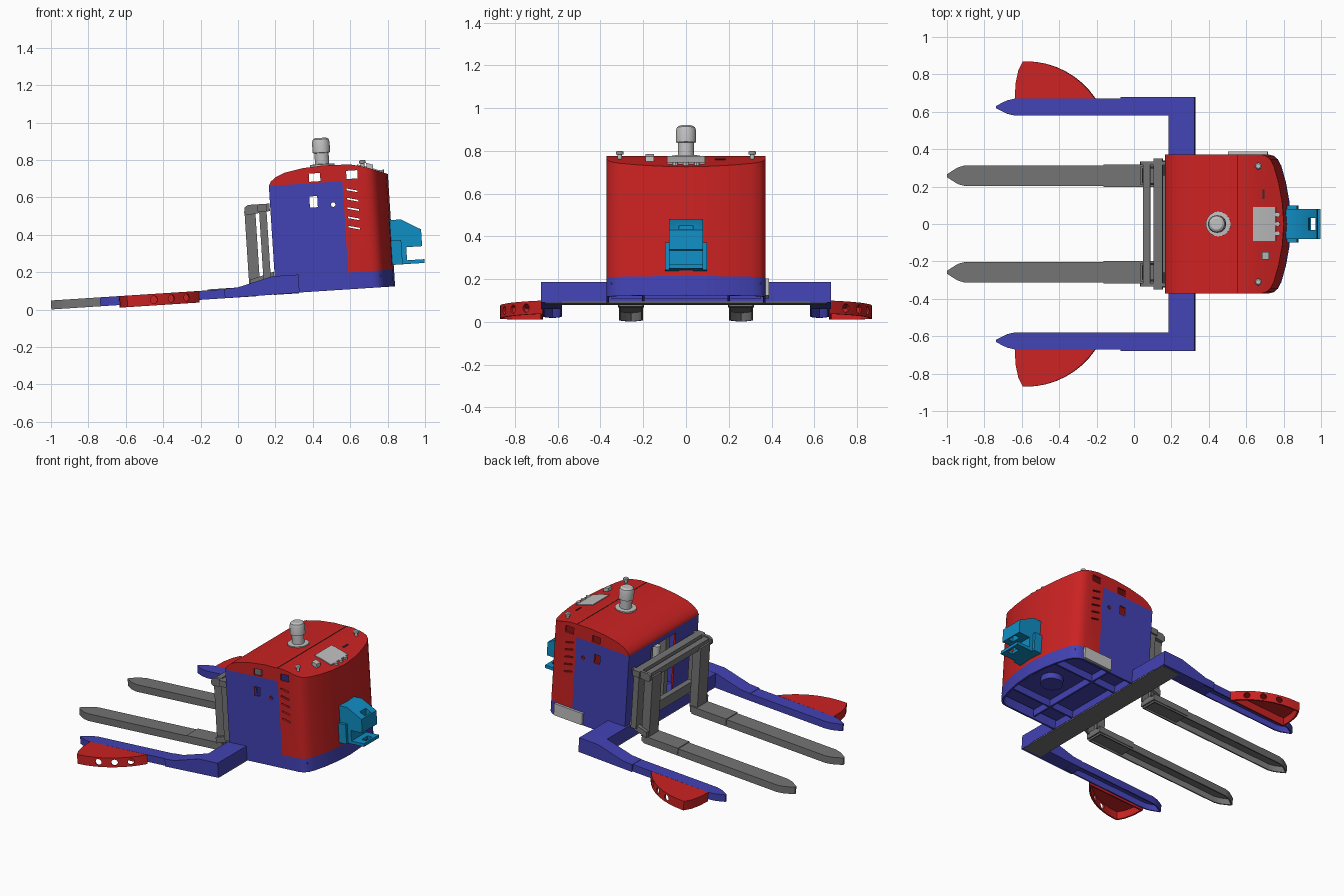
import bpy, bmesh, math
from mathutils import Matrix, Vector

if "Cube" in bpy.data.objects:
    bpy.data.objects.remove(bpy.data.objects["Cube"], do_unlink=True)

parts = []


def material(name, rgb):
    m = bpy.data.materials.new(name)
    m.use_nodes = True
    m.diffuse_color = (*rgb, 1)
    m.node_tree.nodes["Principled BSDF"].inputs["Base Color"].default_value = (*rgb, 1)
    return m


RED = material("red paint", (0.6, 0.016, 0.016))
BLUE = material("blue paint", (0.055, 0.055, 0.46))
CYAN = material("cyan paint", (0.005, 0.27, 0.55))
GREY = material("steel grey", (0.175, 0.175, 0.175))
LIGHT = material("light grey", (0.53, 0.53, 0.53))
DARK = material("dark grey", (0.03, 0.03, 0.03))


def finish(bm, name, mats):
    bmesh.ops.recalc_face_normals(bm, faces=bm.faces)
    me = bpy.data.meshes.new(name)
    bm.to_mesh(me)
    bm.free()
    ob = bpy.data.objects.new(name, me)
    bpy.context.collection.objects.link(ob)
    for m in mats:
        me.materials.append(m)
    parts.append(ob)
    return ob


def add_prism(bm, pts, axis, a, b):
    """Extrude a closed outline along z (pts are x, y) or y (pts are x, z)."""
    place = (lambda p, h: (p[0], p[1], h)) if axis == "z" else (lambda p, h: (p[0], h, p[1]))
    f = bm.faces.new([bm.verts.new(place(p, a)) for p in pts])
    top = bmesh.ops.extrude_face_region(bm, geom=[f])["geom"]
    step = Vector((0, 0, b - a) if axis == "z" else (0, b - a, 0))
    bmesh.ops.translate(bm, verts=[v for v in top if isinstance(v, bmesh.types.BMVert)], vec=step)


def prism(name, pts, axis, a, b, mat=None):
    bm = bmesh.new()
    add_prism(bm, pts, axis, a, b)
    return finish(bm, name, [mat] if mat else [])


def rect(x0, x1, y0, y1):
    return [(x0, y0), (x1, y0), (x1, y1), (x0, y1)]


def box(name, x0, x1, y0, y1, z0, z1, mat=None):
    return prism(name, rect(x0, x1, y0, y1), "z", z0, z1, mat)


def lathe(name, profile, x, y, mat, n=24):
    """Turn a (radius, height) profile around a vertical axis."""
    bm = bmesh.new()
    rings = [[bm.verts.new((x + r * math.cos(k * math.tau / n), y + r * math.sin(k * math.tau / n), z))
              for k in range(n)] for r, z in profile]
    for lo, hi in zip(rings, rings[1:]):
        for k in range(n):
            bm.faces.new((lo[k], lo[(k + 1) % n], hi[(k + 1) % n], hi[k]))
    bm.faces.new(rings[0])
    bm.faces.new(rings[-1])
    return finish(bm, name, [mat])


def apply_mod(ob, kind, **settings):
    m = ob.modifiers.new(kind, kind)
    for k, v in settings.items():
        setattr(m, k, v)
    bpy.context.view_layer.objects.active = ob
    bpy.ops.object.modifier_apply(modifier=m.name)


def boolean(ob, cutter, op="DIFFERENCE"):
    apply_mod(ob, "BOOLEAN", operation=op, solver="EXACT", object=cutter)
    parts.remove(cutter)
    bpy.data.objects.remove(cutter, do_unlink=True)


def hollow(ob, t):
    """Open the underside and give the walls a thickness."""
    bm = bmesh.new()
    bm.from_mesh(ob.data)
    bm.normal_update()
    bmesh.ops.delete(bm, geom=[f for f in bm.faces if f.normal.z < -0.9], context="FACES")
    bm.to_mesh(ob.data)
    bm.free()
    apply_mod(ob, "SOLIDIFY", thickness=t, offset=-1, use_even_offset=True)


# Body shell: side profile trimmed by the bowed plan outline
top_line = [(.203, .584), (.215, .607), (.245, .63), (.29, .649), (.39, .667), (.5, .675),
            (.643, .671), (.7, .658), (.742, .645), (.84, .608)]
bow = [(.72, .372), (.75, .364), (.772, .345), (.79, .31), (.815, .22), (.833, .12), (.842, 0)]
plan = [(.203, .372)] + bow + [(x, -y) for x, y in bow[-2::-1]] + [(.203, -.372)]
body = prism("body_shell", plan, "z", 0.005, 0.8, RED)
body.data.materials.append(BLUE)
boolean(body, prism("trim", [(.1, -.1), (.1, .584)] + top_line + [(.9, .585), (.9, -.1)], "y", -.6, .6),
        "INTERSECT")
bm = bmesh.new()
bm.from_mesh(body.data)
for co, no in (((0, 0, .584), (0, 0, 1)), ((0, 0, .095), (0, 0, 1)), ((.597, 0, 0), (1, 0, 0))):
    bmesh.ops.bisect_plane(bm, geom=bm.verts[:] + bm.edges[:] + bm.faces[:], plane_co=co, plane_no=no)
for f in bm.faces:
    c = f.calc_center_median()
    f.material_index = 0 if c.z > .584 or (c.x > .597 and c.z > .095) else 1
bm.to_mesh(body.data)
bm.free()
hollow(body, .012)

# Side windows, vents and the mast opening
bm = bmesh.new()
for x, z, w, h in ((.45, .614, .03, .022), (.65, .616, .03, .022), (.436, .484, .021, .03)):
    add_prism(bm, rect(x - w, x + w, z - h, z + h), "y", -.5, .5)
add_prism(bm, [(.54 + .012 * math.cos(k * math.pi / 6), .462 + .012 * math.sin(k * math.pi / 6))
               for k in range(12)], "y", -.5, .5)
for k in range(5):
    z = .335 + .05 * k
    add_prism(bm, [(.615, z), (.675, z - .015), (.675, z - .006), (.615, z + .009)], "y", -.5, .5)
add_prism(bm, rect(.15, .25, -.13, .13), "z", .12, .55)
boolean(body, finish(bm, "openings", []))

# Underside and inner mast
box("chassis_floor", .33, .77, -.35, .35, .06, .07, BLUE)
for y in (-.2, .2):
    box("floor_rib", .33, .8, y - .006, y + .006, .012, .06, BLUE)
box("floor_cross_rib", .5, .512, -.35, .35, .012, .06, BLUE)
lathe("drive_wheel", [(.07, .02), (.07, .06)], .66, 0, BLUE)
box("inner_mast_plate", .3, .31, -.2, .2, .1, .42, BLUE)
for y in (-.09, .09):
    box("inner_mast_rail", .23, .28, y - .02, y + .02, .1, .52, GREY)
lathe("lift_cylinder", [(.022, .1), (.022, .5)], .25, 0, LIGHT)
box("id_plate", .51, .72, .372, .388, .012, .092, LIGHT)

# Cross beam carrying the outrigger legs
box("cross_beam", .19, .33, -.675, .675, .009, .1, BLUE)
box("beam_underside", .192, .328, -.66, .66, .001, .009, GREY)


def tine(name, tip, end, y, half, h, mat):
    side = [(tip, .12), (tip + .025, .42), (tip + .06, .8), (tip + .1, 1), (end, 1)]
    pts = [(x, y + half * k) for x, k in side] + [(x, y - half * k) for x, k in side[::-1]]
    hollow(prism(name, pts, "z", 0, h, mat), .008)


for s, side in ((-1, "front"), (1, "back")):
    # Outrigger legs
    tine(side + "_leg", -.737, 0, s * .625, .045, .048, BLUE)
    prism(side + "_leg_riser", [(-.07, 0), (.33, .004), (.33, .101), (.19, .101), (0, .053), (-.07, .05)],
          "y", s * .58, s * .679, BLUE)
    # Guards on the legs, with holes through the curved wall
    arc = [(-.58 + .45 * math.cos(math.radians(a)), .42 + .45 * math.sin(math.radians(a)))
           for a in range(34, 91, 7)]
    pts = [(x, s * y) for x, y in [(-.635, .67)] + arc + [(-.592, .87), (-.617, .82), (-.632, .75)]]
    guard = prism(side + "_guard", pts, "z", -.014, .048, RED)
    hollow(guard, .01)
    bm = bmesh.new()
    for a in (47, 60, 73):
        n = Vector((math.cos(math.radians(a)), s * math.sin(math.radians(a)), 0))
        bmesh.ops.create_cone(bm, cap_ends=True, segments=16, radius1=.02, radius2=.02, depth=.06,
                              matrix=Matrix.Translation(Vector((-.58, s * .42, .017)) + n * .445)
                              @ n.to_track_quat("Z", "Y").to_matrix().to_4x4())
    boolean(guard, finish(bm, "holes", []))
    # Forks and their uprights
    tine(side + "_fork", -1, .1, s * .258, .056, .048, GREY)
    box(side + "_fork_sleeve", -.16, .11, s * .258 - .061, s * .258 + .061, .012, .053, GREY)
    box(side + "_fork_upright", .064, .076, s * .258 - .05, s * .258 + .05, .04, .46, GREY)
    for y in (.208, .296):
        box(side + "_upright_flange", .076, .122, s * y, s * (y + .012), .04, .46, GREY)
    box(side + "_carriage_post", .142, .182, s * .26, s * .34, .09, .48, GREY)
    arm = [(.062, .45), (.075, .435), (.2, .45), (.2, .49), (.085, .49), (.066, .478)]
    prism(side + "_tilt_arm", arm, "y", s * .315, s * .335, GREY)
    prism(side + "_lower_link", [(.07, .05), (.2, .09), (.2, .125), (.07, .09)], "y", s * .3, s * .33, GREY)
box("fork_top_bar", .078, .118, -.32, .32, .44, .482, GREY)
box("carriage_top_bar", .135, .185, -.35, .35, .45, .49, GREY)
box("carriage_low_bar", .142, .178, -.3, .3, .12, .19, GREY)

# Towing coupler on the nose
box("coupler_base", .835, .89, -.098, .098, .12, .25, CYAN)
coupler = prism("coupler", [(.835, .36), (.895, .36), (1.0, .3), (1.0, .21), (.915, .21), (.915, .14),
                            (1.008, .14), (1.008, .12), (.835, .12)], "y", -.08, .08, CYAN)
boolean(coupler, box("slot", .956, .992, -.032, .032, .05, .5))


# Control deck
def deck(u):
    for (x0, z0), (x1, z1) in zip(top_line, top_line[1:]):
        if x0 <= u <= x1:
            return z0 + (z1 - z0) * (u - x0) / (x1 - x0)


def deck_plate(name, u0, u1, y0, y1, t, mat):
    us = [u0, (u0 + u1) / 2, u1]
    prism(name, [(u, deck(u) - .002) for u in us] + [(u, deck(u) + t) for u in us[::-1]], "y", y0, y1, mat)


deck_plate("control_panel", .68, .8, -.09, .09, .006, LIGHT)
deck_plate("key_switch", .73, .765, -.19, -.15, .025, LIGHT)
deck_plate("card_slot", .73, .74, .135, .185, .004, DARK)
deck_plate("hood_seam", .596, .6, -.37, .37, .002, DARK)
for y in (-.05, 0, .05):
    lathe("button", [(.013, .6), (.013, deck(.81) + .012)], .81, y, LIGHT, 12)
for y in (-.31, .31):
    lathe("stop_knob", [(.01, .64), (.01, .672), (.018, .674), (.018, .685), (.012, .69)], .71, y, LIGHT, 16)

# Beacon
lathe("beacon", [(.066, .66), (.066, .681), (.038, .683), (.038, .742), (.047, .744), (.047, .8),
                 (.042, .815), (.03, .823)], .495, 0, LIGHT, 32)

# Lean the whole truck and smooth the curved walls
lean = Matrix.Translation((0, 0, .065)) @ Matrix.Rotation(-math.atan(.0645), 4, "Y")
for ob in parts:
    ob.data.transform(lean)
    ob.data.update()
bpy.ops.object.select_all(action="DESELECT")
for ob in parts:
    ob.select_set(True)
bpy.context.view_layer.objects.active = body
bpy.ops.object.shade_smooth_by_angle(angle=math.radians(30))
